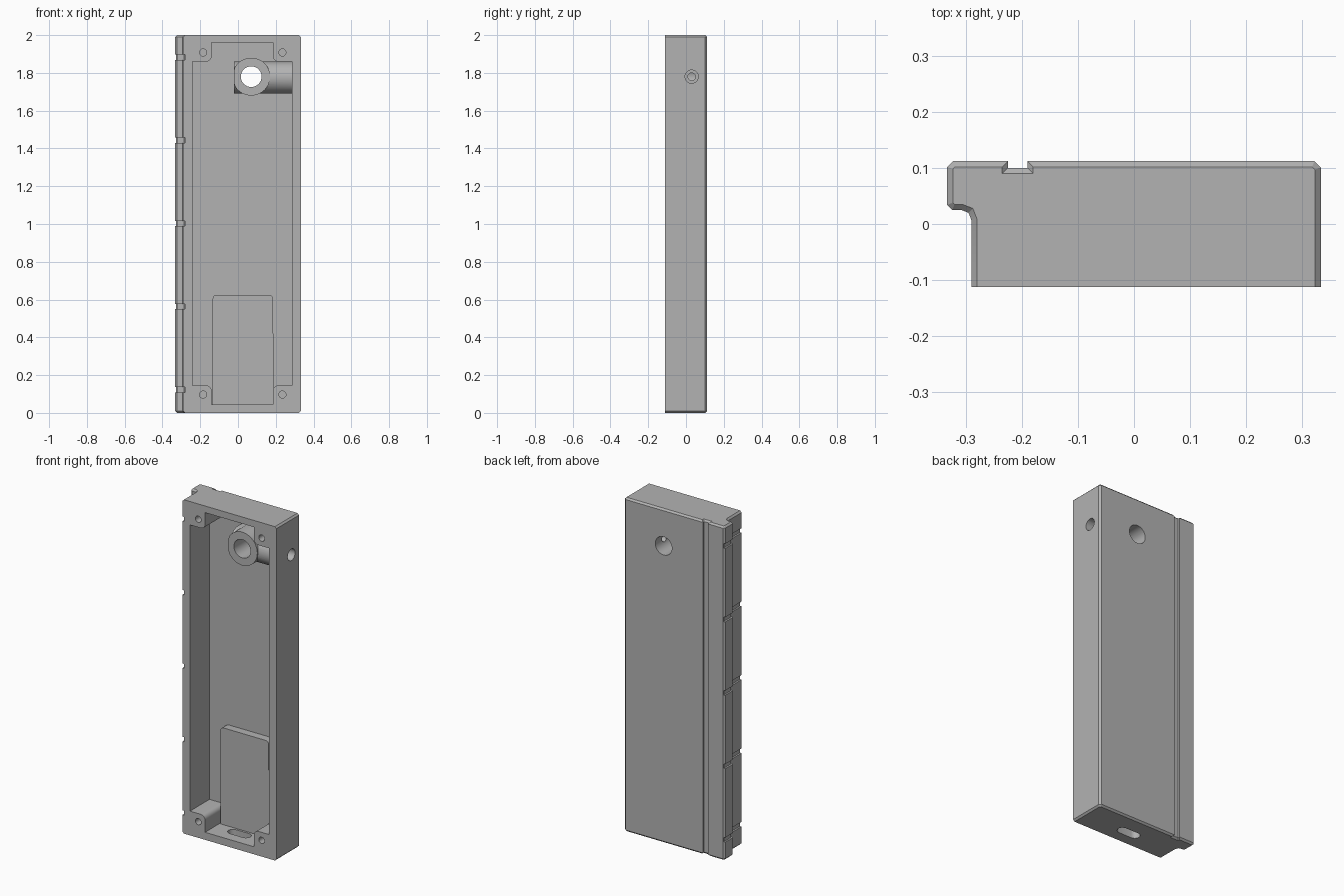
import bpy, bmesh, math

if "Cube" in bpy.data.objects:
    bpy.data.objects.remove(bpy.data.objects["Cube"])

grey = bpy.data.materials.new("plain grey")
grey.diffuse_color = (0.45, 0.45, 0.45, 1)
grey.use_nodes = True
grey.node_tree.nodes["Principled BSDF"].inputs["Base Color"].default_value = grey.diffuse_color


def loft(name, rings):
    """Closed solid through matching rings of 3D points."""
    bm = bmesh.new()
    loops = [[bm.verts.new(p) for p in r] for r in rings]
    n = len(loops[0])
    for a, b in zip(loops, loops[1:]):
        for i in range(n):
            j = (i + 1) % n
            bm.faces.new((a[i], a[j], b[j], b[i]))
    bm.faces.new(loops[0][::-1])
    bm.faces.new(loops[-1])
    bmesh.ops.recalc_face_normals(bm, faces=bm.faces)
    me = bpy.data.meshes.new(name)
    bm.to_mesh(me)
    bm.free()
    me.materials.append(grey)
    ob = bpy.data.objects.new(name, me)
    bpy.context.collection.objects.link(ob)
    return ob


def prism(name, pts, axis, a, b):
    """Extrude a 2D outline along an axis from a to b."""
    put = {"x": lambda u, v, d: (d, u, v),
           "y": lambda u, v, d: (u, d, v),
           "z": lambda u, v, d: (u, v, d)}[axis]
    return loft(name, [[put(u, v, d) for u, v in pts] for d in (a, b)])


def rect(u0, u1, v0, v1):
    return [(u0, v0), (u1, v0), (u1, v1), (u0, v1)]


def arc(cx, cy, r, a0, a1, n=6):
    return [(cx + r * math.cos(math.radians(a0 + (a1 - a0) * i / n)),
             cy + r * math.sin(math.radians(a0 + (a1 - a0) * i / n)))
            for i in range(n + 1)]


def circle(cx, cy, r, n=32):
    return arc(cx, cy, r, 0, 360, n)[:-1]


def combine(target, tool, op):
    m = target.modifiers.new(tool.name, "BOOLEAN")
    m.object, m.operation, m.solver = tool, op, "EXACT"
    bpy.context.view_layer.objects.active = target
    bpy.ops.object.modifier_apply(modifier=m.name)
    bpy.data.objects.remove(tool)


def inset(pts, d):
    """Mitred inset of a counter-clockwise outline; the front edge stays put."""
    out, n = [], len(pts)
    for i in range(n):
        norms = []
        for p, q in ((pts[i - 1], pts[i]), (pts[i], pts[(i + 1) % n])):
            l = math.dist(p, q)
            front = p[1] < -0.11 and q[1] < -0.11
            norms.append((-(q[1] - p[1]) / l, (q[0] - p[0]) / l, 0 if front else d))
        (ax, ay, da), (bx, by, db) = norms
        det = ax * by - ay * bx
        x, y = (da * by - db * ay) / det, (ax * db - bx * da) / det
        out.append((pts[i][0] + x, pts[i][1] + y))
    return out


# Housing: cross-section with side lip and back groove, bevelled at both ends
section = [(-0.29, -0.112), (0.333, -0.112), (0.333, 0.101), (0.322, 0.112),
           (-0.19, 0.112), (-0.19, 0.10), (-0.225, 0.10), (-0.225, 0.112),
           (-0.323, 0.112), (-0.333, 0.102), (-0.333, 0.034), (-0.324, 0.025),
           (-0.308, 0.025), (-0.295, 0.02), (-0.29, 0.007)]
small = inset(section, 0.01)
housing = loft("housing", [[(x, y, z) for x, y in s] for s, z in
                           ((small, 0), (section, 0.01), (section, 1.99), (small, 2))])

# Front cavity, leaving a rounded boss in each corner
r = 0.028
cavity = [(-0.24, 0.145)] + arc(-0.14 - r, 0.145 - r, r, 90, 0) + [(-0.14, 0.045)]
cavity += [(0.185, 0.045)] + arc(0.185 + r, 0.145 - r, r, 180, 90) + [(0.285, 0.145)]
cavity += [(0.285, 1.86)] + arc(0.185 + r, 1.86 + r, r, 270, 180) + [(0.185, 1.96)]
cavity += [(-0.14, 1.96)] + arc(-0.14 - r, 1.86 + r, r, 0, -90) + [(-0.24, 1.86)]
combine(housing, prism("cavity", cavity, "y", -0.2, 0.073), "DIFFERENCE")

# Raised pad at the bottom of the cavity
pad = [(-0.134, 0.03), (0.19, 0.03)] + arc(0.165, 0.605, 0.02, 0, 90, 4) \
    + arc(-0.114, 0.605, 0.02, 90, 180, 4)
combine(housing, prism("pad", pad, "y", 0.025, 0.085), "UNION")

# Sideways tube and round collar
tube = [(0.085, 1.69)] + arc(0.03, 1.775, 0.085, 270, 90, 24) + [(0.085, 1.86)]
combine(housing, prism("tube", tube, "x", -0.02, 0.30), "UNION")
collar = [(max(x, -0.02), z) for x, z in circle(0.07, 1.78, 0.1, 48)]
combine(housing, prism("collar", collar, "y", -0.06, 0.085), "UNION")

# Bores: through the collar, in from the right side, and the bottom slot
combine(housing, prism("bore", circle(0.07, 1.78, 0.055), "y", -0.2, 0.2), "DIFFERENCE")
combine(housing, prism("side_bore", circle(0.03, 1.78, 0.02, 24), "x", 0.08, 0.4), "DIFFERENCE")
combine(housing, prism("side_recess", circle(0.03, 1.78, 0.035, 24), "x", 0.20, 0.4), "DIFFERENCE")
slot = arc(0.065, -0.018, 0.03, -90, 90, 10) + arc(-0.02, -0.018, 0.03, 90, 270, 10)
combine(housing, prism("slot", slot, "z", -0.1, 0.08), "DIFFERENCE")

# Screw holes in the corner bosses
for x in (-0.185, 0.235):
    for z in (0.097, 1.908):
        combine(housing, prism("screw_hole", circle(x, z, 0.019, 20), "y", -0.2, 0.02), "DIFFERENCE")

# Notches along the left side
notch = [(-0.36, -0.2), (-0.28, -0.2), (-0.28, 0.01), (-0.286, 0.027), (-0.305, 0.035),
         (-0.323, 0.035), (-0.323, 0.102), (-0.333, 0.113), (-0.36, 0.113)]
for i in range(5):
    z = 0.123 + 0.44 * i
    combine(housing, prism("notch", notch, "z", z - 0.014, z + 0.014), "DIFFERENCE")

bpy.ops.object.select_all(action="DESELECT")
housing.select_set(True)
bpy.context.view_layer.objects.active = housing
bpy.ops.object.shade_smooth_by_angle(angle=math.radians(25))
